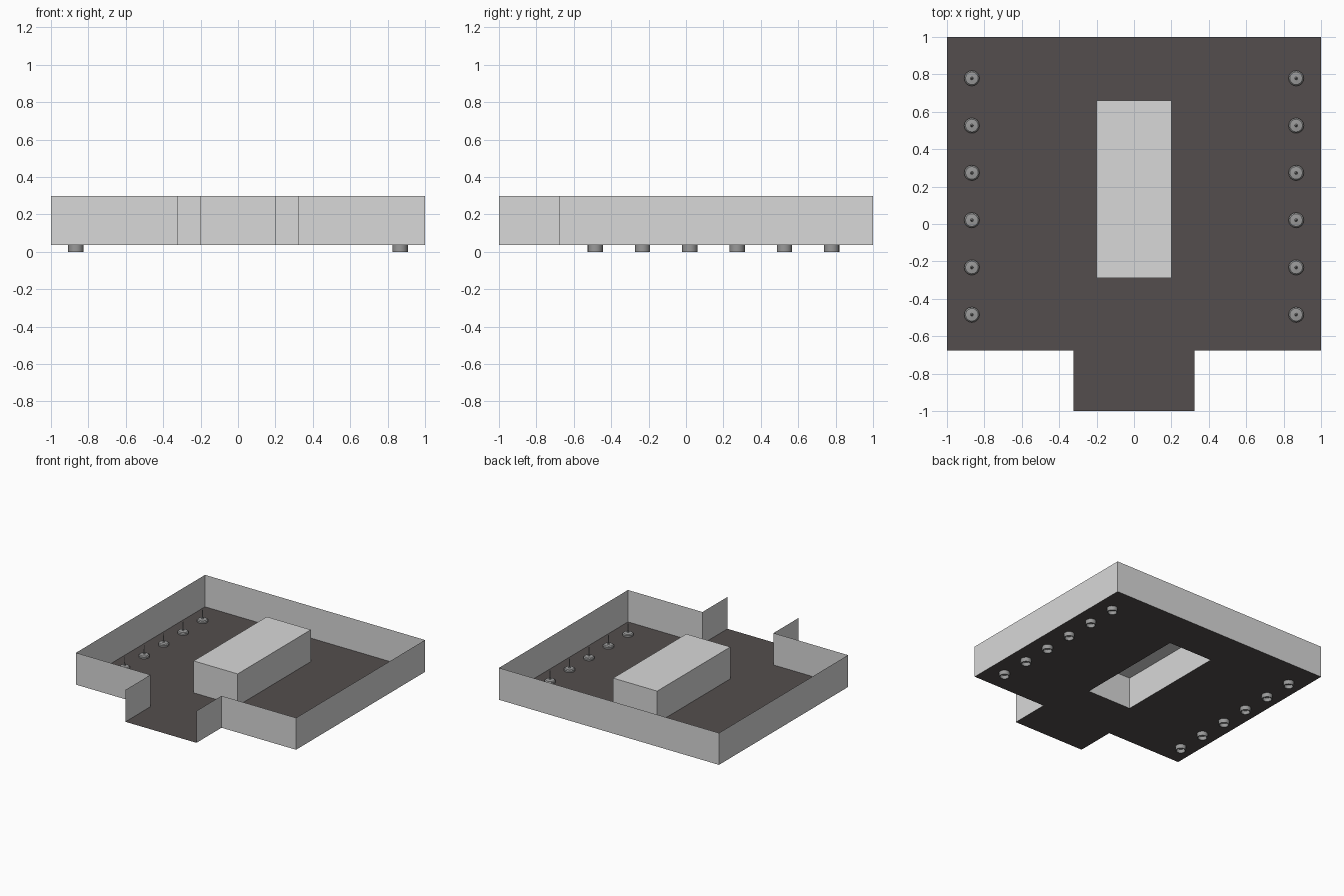
import bpy, math

if "Cube" in bpy.data.objects:
    bpy.data.objects.remove(bpy.data.objects["Cube"])

FLOOR_Z, TOP_Z = 0.035, 0.297
FRONT_Y, PORCH_X = -0.675, 0.323
BX, BY0, BY1 = 0.2, -0.29, 0.66   # central block footprint


def material(name, rgb):
    m = bpy.data.materials.new(name)
    m.diffuse_color = (*rgb, 1)
    m.use_nodes = True
    m.node_tree.nodes["Principled BSDF"].inputs["Base Color"].default_value = m.diffuse_color
    return m


grey = material("light_grey", (0.69, 0.69, 0.69))
dark = material("dark_floor", (0.087, 0.076, 0.074))
metal = material("mid_grey", (0.32, 0.32, 0.32))


def add_mesh(name, verts, faces, mat):
    me = bpy.data.meshes.new(name)
    me.from_pydata(verts, [], faces)
    me.materials.append(mat)
    ob = bpy.data.objects.new(name, me)
    bpy.context.collection.objects.link(ob)
    return ob


def rects(name, boxes, z, mat):
    verts, faces = [], []
    for x0, y0, x1, y1 in boxes:
        n = len(verts)
        verts += [(x0, y0, z), (x1, y0, z), (x1, y1, z), (x0, y1, z)]
        faces.append((n, n + 1, n + 2, n + 3))
    return add_mesh(name, verts, faces, mat)


def sheet_walls(name, path, z0, z1, mat, closed=False):
    n = len(path)
    verts = [(x, y, z0) for x, y in path] + [(x, y, z1) for x, y in path]
    faces = [(i, (i + 1) % n, n + (i + 1) % n, n + i)
             for i in range(n if closed else n - 1)]
    if closed:
        faces.append(tuple(range(n, 2 * n)))
    return add_mesh(name, verts, faces, mat)


# Floor sheet, open beneath the block, with entrance porch
rects("floor", [(-1, FRONT_Y, 1, BY0), (-1, BY1, 1, 1),
                (-1, BY0, -BX, BY1), (BX, BY0, 1, BY1),
                (-PORCH_X, -1, PORCH_X, FRONT_Y)], FLOOR_Z, dark)

# Thin outer walls, open at the front of the porch
sheet_walls("outer_walls",
            [(PORCH_X, -1), (PORCH_X, FRONT_Y), (1, FRONT_Y), (1, 1), (-1, 1),
             (-1, FRONT_Y), (-PORCH_X, FRONT_Y), (-PORCH_X, -1)],
            FLOOR_Z, TOP_Z, grey)

# Hollow central block with a closed top
sheet_walls("central_block", [(-BX, BY0), (BX, BY0), (BX, BY1), (-BX, BY1)],
            FLOOR_Z, TOP_Z, grey, closed=True)

# Round fittings: hollow cup through the floor with a thin stem on top
PROFILE = [(0.033, 0.03), (0.033, 0.0), (0.041, 0.0), (0.041, 0.048),
           (0.034, 0.055), (0.008, 0.058), (0.004, 0.066), (0.003, 0.13)]
SEG = 16


def fitting(name, cx, cy):
    verts = [(cx + r * math.cos(2 * math.pi * s / SEG),
              cy + r * math.sin(2 * math.pi * s / SEG), z)
             for r, z in PROFILE for s in range(SEG)]
    faces = [(k * SEG + s, k * SEG + (s + 1) % SEG,
              (k + 1) * SEG + (s + 1) % SEG, (k + 1) * SEG + s)
             for k in range(len(PROFILE) - 1) for s in range(SEG)]
    last = (len(PROFILE) - 1) * SEG
    faces += [tuple(reversed(range(SEG))), tuple(range(last, last + SEG))]
    ob = add_mesh(name, verts, faces, metal)
    bpy.ops.object.select_all(action='DESELECT')
    ob.select_set(True)
    bpy.context.view_layer.objects.active = ob
    bpy.ops.object.shade_smooth_by_angle(angle=math.radians(35))


for side, x in (("left", -0.867), ("right", 0.867)):
    for i in range(6):
        fitting(f"round_fitting_{side}_{i + 1}", x, -0.485 + i * 0.2528)
